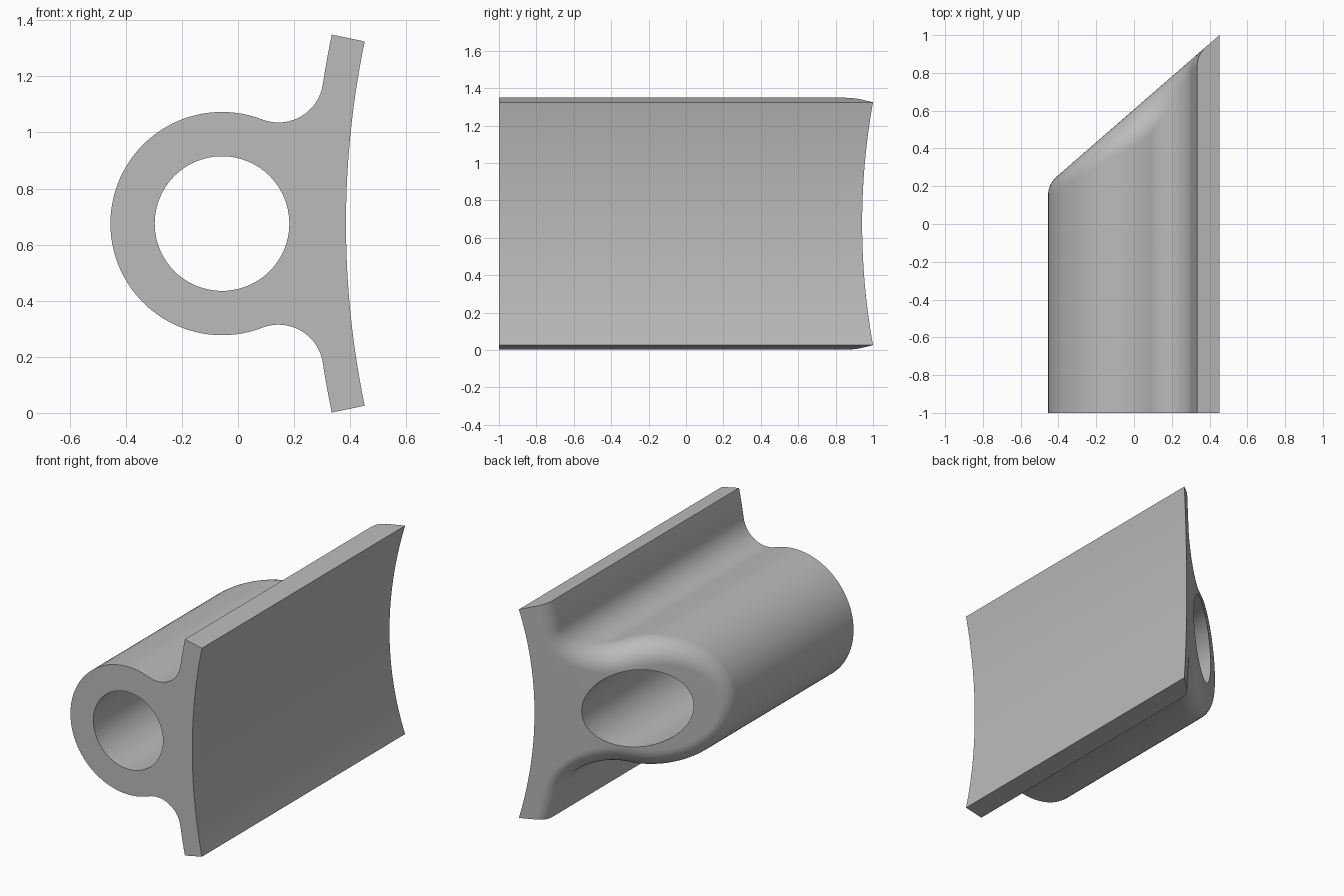
import bpy
import bmesh
from math import sin, cos, pi, atan2, sqrt
from mathutils import Vector

cube = bpy.data.objects.get("Cube")
if cube:
    bpy.data.objects.remove(cube, do_unlink=True)

MID = 0.675                          # height of the symmetry plane
TUBE_X, TUBE_R, BORE_R = -0.057, 0.398, 0.24
ARC_X, OUTER_R, INNER_R = 3.575, 3.19, 3.31   # concentric plate faces
TIP = 0.205                          # half angle of the plate
NECK_R = 0.16                        # concave blend, tube to plate
ROUND = 0.13                         # rounding along the slanted end
SLOPE, EDGE_X = 0.87, 0.452          # slanted end plane
SLANT = sqrt(1 + SLOPE ** 2)
ARC_STEPS = 12


def slant_y(x):
    return 1 + SLOPE * (x - EDGE_X)


def spread(a, b, n):
    return [a + (b - a) * i / n for i in range(n + 1)]


def outline():
    """Points (x, z from mid, normal angle) along the tube side of the section."""
    gap = ARC_X - TUBE_X
    d1, d2 = TUBE_R + NECK_R, INNER_R + NECK_R
    along = (d1 ** 2 - d2 ** 2 + gap ** 2) / (2 * gap)
    nx, nz = TUBE_X + along, sqrt(d1 ** 2 - along ** 2)
    join_plate = atan2(nz, ARC_X - nx)
    join_tube = atan2(nz, along)
    half = [(ARC_X - INNER_R * cos(t), INNER_R * sin(t), pi - t)
            for t in spread(TIP + 0.03, join_plate, 10)]
    half += [(nx - NECK_R * cos(a), nz - NECK_R * sin(a), a)
             for a in spread(pi - join_plate, join_tube, 20)[1:]]
    half += [(TUBE_X + TUBE_R * cos(a), TUBE_R * sin(a), a)
             for a in spread(join_tube, pi, 32)[1:]]
    return half + [(x, -z, -a) for x, z, a in reversed(half[:-1])]


bm = bmesh.new()
slant_normal = Vector((-SLOPE, 1, 0)) / SLANT

# Columns of points running front to back, around the whole section
columns = []
for x, z, a in outline():
    n = Vector((cos(a), 0, sin(a)))
    centre = Vector((x, 0, z + MID)) - ROUND * n
    centre.y = slant_y(centre.x) - ROUND * SLANT
    columns.append([Vector((x, -1, z + MID))] +
                   [centre + ROUND * n.slerp(slant_normal, t)
                    for t in spread(0, 1, ARC_STEPS)])
for t in spread(-TIP - 0.03, TIP + 0.03, 32):
    x, z = ARC_X - OUTER_R * cos(t), MID + OUTER_R * sin(t)
    columns.append([Vector((x, y, z)) for y in spread(-1, slant_y(x), ARC_STEPS + 1)])

# Bore, from the front face to the slanted end
bore = []
for i in range(96):
    a = 2 * pi * i / 96
    x, z = TUBE_X + BORE_R * cos(a), MID + BORE_R * sin(a)
    bore.append([Vector((x, -1, z)), Vector((x, slant_y(x), z))])


def skin(cols):
    """Close the columns into a sleeve and return its front and back rims."""
    grid = [[bm.verts.new(p) for p in col] for col in cols]
    for left, right in zip(grid, grid[1:] + grid[:1]):
        for j in range(len(left) - 1):
            bm.faces.new((left[j], right[j], right[j + 1], left[j + 1]))
    return [[bm.edges.get((p[k], q[k])) for p, q in zip(grid, grid[1:] + grid[:1])]
            for k in (0, -1)]


# End faces with the bore left open
for outer_rim, bore_rim in zip(skin(columns), skin(bore)):
    bmesh.ops.triangle_fill(bm, edges=outer_rim + bore_rim, use_beauty=True)

# Trim both plate tips square to the curve and close them
for side in (1, -1):
    bmesh.ops.bisect_plane(bm, geom=bm.verts[:] + bm.edges[:] + bm.faces[:],
                           plane_co=(ARC_X, 0, MID),
                           plane_no=(sin(TIP), 0, side * cos(TIP)), clear_outer=True)
    bmesh.ops.holes_fill(bm, edges=[e for e in bm.edges if e.is_boundary], sides=0)
bmesh.ops.recalc_face_normals(bm, faces=bm.faces[:])

mesh = bpy.data.meshes.new("tube_bracket")
bm.to_mesh(mesh)
bm.free()
bracket = bpy.data.objects.new("tube_bracket", mesh)
bpy.context.collection.objects.link(bracket)

# Plain grey finish
grey = bpy.data.materials.new("plain_grey")
grey.use_nodes = True
colour = (0.5, 0.5, 0.5, 1)
grey.diffuse_color = colour
grey.node_tree.nodes["Principled BSDF"].inputs["Base Color"].default_value = colour
mesh.materials.append(grey)

# Smooth shading with sharp rims
bpy.ops.object.select_all(action="DESELECT")
bracket.select_set(True)
bpy.context.view_layer.objects.active = bracket
bpy.ops.object.shade_smooth_by_angle(angle=0.5)
weighted = bracket.modifiers.new("even_shading", "WEIGHTED_NORMAL")
weighted.keep_sharp = True
